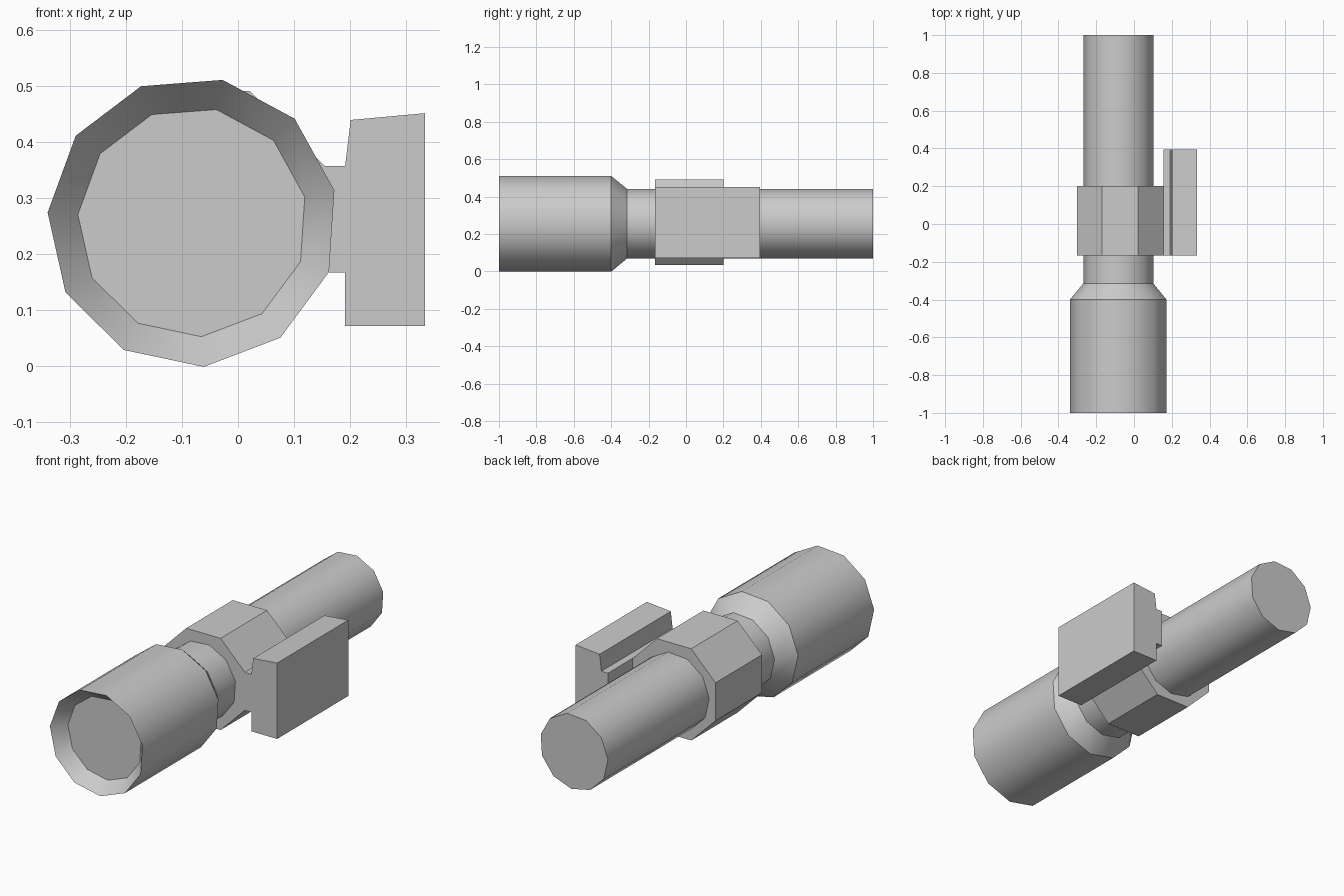
import bpy, bmesh, math

cube = bpy.data.objects.get("Cube")
if cube:
    bpy.data.objects.remove(cube, do_unlink=True)

grey = bpy.data.materials.new("light grey")
grey.use_nodes = True
colour = (0.6, 0.6, 0.6, 1.0)
grey.diffuse_color = colour
grey.node_tree.nodes["Principled BSDF"].inputs["Base Color"].default_value = colour


def finish(name, bm, smooth=False):
    """Turn a bmesh into a named, coloured object."""
    bmesh.ops.recalc_face_normals(bm, faces=bm.faces[:])
    mesh = bpy.data.meshes.new(name)
    bm.to_mesh(mesh)
    bm.free()
    mesh.materials.append(grey)
    obj = bpy.data.objects.new(name, mesh)
    bpy.context.collection.objects.link(obj)
    if smooth:
        bpy.ops.object.select_all(action='DESELECT')
        obj.select_set(True)
        bpy.context.view_layer.objects.active = obj
        bpy.ops.object.shade_smooth_by_angle(angle=math.radians(36))
    return obj


def turned(name, profile, cx, cz, sides, phase):
    """Sweep (y, radius) points around the y axis and cap both ends."""
    bm = bmesh.new()
    rings = []
    for y, r in profile:
        angles = [phase + math.tau * i / sides for i in range(sides)]
        rings.append([bm.verts.new((cx + r * math.cos(a), y, cz + r * math.sin(a)))
                      for a in angles])
    for a, b in zip(rings, rings[1:]):
        for i in range(sides):
            j = (i + 1) % sides
            bm.faces.new((a[i], a[j], b[j], b[i]))
    bm.faces.new(rings[0])
    bm.faces.new(rings[-1])
    return finish(name, bm, smooth=True)


def extruded(name, outline, y0, y1):
    """Extrude an (x, z) outline along y."""
    bm = bmesh.new()
    face = bm.faces.new([bm.verts.new((x, y0, z)) for x, z in outline])
    new = bmesh.ops.extrude_face_region(bm, geom=[face])["geom"]
    bmesh.ops.translate(bm, vec=(0, y1 - y0, 0),
                        verts=[v for v in new if isinstance(v, bmesh.types.BMVert)])
    return finish(name, bm)


# Torch: recessed lens, flared rim, wide head, taper and long handle
turned("torch_body",
       [(-0.935, 0.205), (-1.0, 0.259), (-0.4, 0.259), (-0.315, 0.188), (1.0, 0.188)],
       cx=-0.081, cz=0.257, sides=11, phase=math.radians(12.6))

# Octagonal clamp around the handle
radius = 0.229 / math.cos(math.pi / 8)
extruded("clamp_collar",
         [(-0.074 + radius * math.cos(a), 0.262 + radius * math.sin(a))
          for a in (math.pi / 8 + math.pi / 4 * i for i in range(8))],
         -0.167, 0.2)

# Side rail: narrow neck widening into a tall mounting block
extruded("mounting_rail",
         [(0.155, 0.167), (0.191, 0.167), (0.191, 0.072), (0.333, 0.072),
          (0.333, 0.451), (0.201, 0.439), (0.191, 0.357), (0.155, 0.357)],
         -0.167, 0.395)
